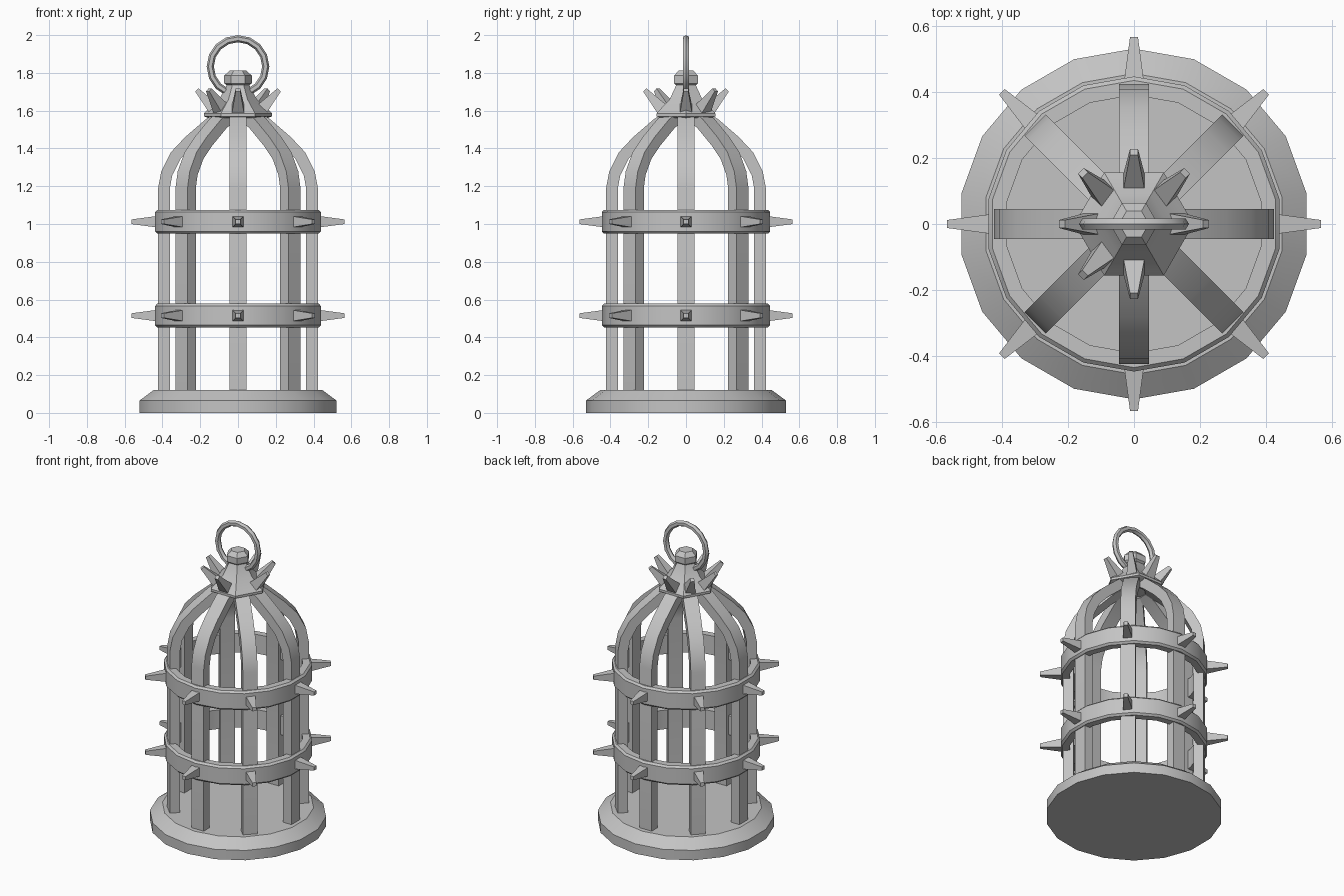
import bpy, bmesh, math
from mathutils import Vector, Matrix

if "Cube" in bpy.data.objects:
    bpy.data.objects.remove(bpy.data.objects["Cube"])

iron = bpy.data.materials.new("grey iron")
iron.use_nodes = True
GREY = (0.55, 0.55, 0.55, 1)
iron.diffuse_color = GREY
iron.node_tree.nodes["Principled BSDF"].inputs["Base Color"].default_value = GREY


def finish(bm, name, angle=30):
    bmesh.ops.recalc_face_normals(bm, faces=bm.faces)
    mesh = bpy.data.meshes.new(name)
    bm.to_mesh(mesh)
    bm.free()
    mesh.materials.append(iron)
    mesh.shade_smooth()
    mesh.set_sharp_from_angle(angle=math.radians(angle))
    obj = bpy.data.objects.new(name, mesh)
    bpy.context.collection.objects.link(obj)
    return obj


def lathe(name, profile, sides, phase=0.0, closed=False):
    """Turn a list of (radius, height) points around z."""
    bm = bmesh.new()
    rings = []
    for r, z in profile:
        rings.append([bm.verts.new((r * math.cos(phase + math.tau * i / sides),
                                    r * math.sin(phase + math.tau * i / sides), z))
                      for i in range(sides)])
    pairs = list(zip(rings, rings[1:]))
    if closed:
        pairs.append((rings[-1], rings[0]))
    else:
        bm.faces.new(rings[0])
        bm.faces.new(rings[-1])
    for low, high in pairs:
        for i in range(sides):
            j = (i + 1) % sides
            bm.faces.new((low[i], low[j], high[j], high[i]))
    return finish(bm, name)


def spike(name, start, end, base, tip, turn):
    """Blunt square spike between two (radius, height) points, turned around z."""
    a, b = Vector((start[0], 0, start[1])), Vector((end[0], 0, end[1]))
    axis = b - a
    bm = bmesh.new()
    bmesh.ops.create_cone(bm, cap_ends=True, segments=4, depth=axis.length,
                          radius1=base / math.sqrt(2), radius2=tip / math.sqrt(2),
                          matrix=Matrix.Rotation(math.pi / 4, 4, 'Z'))
    aim = Matrix.Rotation(math.atan2(axis.x, axis.z), 4, 'Y')
    bm.transform(Matrix.Rotation(turn, 4, 'Z') @ Matrix.Translation((a + b) / 2) @ aim)
    return finish(bm, name)


def bar(name, path, width, thick, turn):
    """Flat bar swept along a (radius, height) path, turned around z."""
    pts = [Vector(p) for p in path]
    bm = bmesh.new()
    rings = []
    for i, p in enumerate(pts):
        t = (pts[min(i + 1, len(pts) - 1)] - pts[max(i - 1, 0)]).normalized()
        if i < 2:
            t = Vector((0, 1))
        out = Vector((t.y, -t.x)) * thick
        inner = p - out
        rings.append([bm.verts.new(c) for c in (
            (p.x, -width / 2, p.y), (p.x, width / 2, p.y),
            (inner.x, width / 2, inner.y), (inner.x, -width / 2, inner.y))])
    bm.faces.new(rings[0])
    bm.faces.new(rings[-1])
    for low, high in zip(rings, rings[1:]):
        for i in range(4):
            j = (i + 1) % 4
            bm.faces.new((low[i], low[j], high[j], high[i]))
    bm.transform(Matrix.Rotation(turn, 4, 'Z'))
    return finish(bm, name)


EIGHTH = math.tau / 8
VERTEX_BACK = math.pi / 2

# Round base with a bevelled top
lathe("base", [(0.53, 0), (0.53, 0.065), (0.455, 0.12)], 18, VERTEX_BACK)

# Cage bars curving into the dome
BAR_PATH = [(0.423, 0.1), (0.423, 1.19), (0.406, 1.28), (0.355, 1.38),
            (0.28, 1.46), (0.17, 1.555), (0.10, 1.60)]
for k in range(8):
    bar(f"bar_{k + 1}", BAR_PATH, 0.09, 0.062, k * EIGHTH)

# Two spiked bands
for label, mid in (("lower", 0.515), ("upper", 1.012)):
    h = 0.063
    lathe(f"{label}_band",
          [(0.39, mid - h), (0.434, mid - h), (0.446, mid - h + 0.012),
           (0.446, mid + h - 0.012), (0.434, mid + h), (0.39, mid + h)],
          18, VERTEX_BACK, closed=True)
    for k in range(8):
        spike(f"{label}_band_spike_{k + 1}", (0.415, mid), (0.565, mid),
              0.064, 0.024, k * EIGHTH)

# Six-sided cap with neck and knob
lathe("cap", [(0.155, 1.56), (0.18, 1.57), (0.18, 1.585), (0.165, 1.60),
              (0.10, 1.66), (0.06, 1.735), (0.073, 1.745), (0.073, 1.785),
              (0.045, 1.812)], 6)

# Crown of spikes, with one missing at the front left
for k in range(8):
    if k != 7:
        spike(f"crown_spike_{k + 1}", (0.115, 1.595), (0.218, 1.71),
              0.07, 0.024, k * EIGHTH)

# Hanging ring
bpy.ops.mesh.primitive_torus_add(major_segments=16, minor_segments=6,
                                 major_radius=0.147, minor_radius=0.019,
                                 location=(0, 0, 1.834), rotation=(math.pi / 2, 0, 0))
ring = bpy.context.object
ring.name = "hanging_ring"
ring.data.materials.append(iron)
ring.data.shade_smooth()
ring.data.set_sharp_from_angle(angle=math.radians(30))
